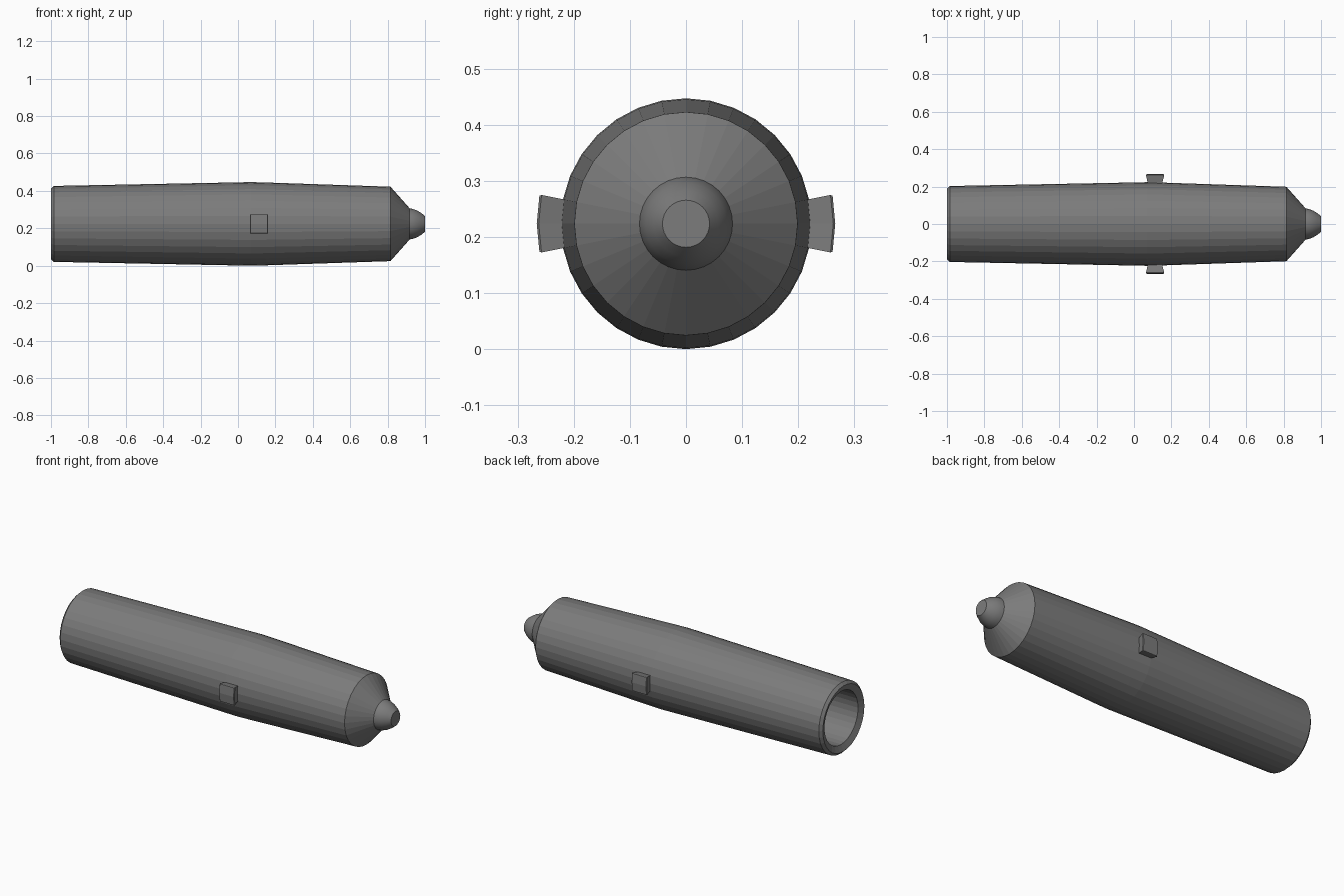
import bpy, bmesh, math

if "Cube" in bpy.data.objects:
    bpy.data.objects.remove(bpy.data.objects["Cube"])

SIDES = 32
AXIS_Z = 0.2235
STEP = 2 * math.pi / SIDES

# Dark iron
iron = bpy.data.materials.new("dark_iron")
iron.diffuse_color = (0.2, 0.2, 0.2, 1)
iron.use_nodes = True
iron.node_tree.nodes["Principled BSDF"].inputs["Base Color"].default_value = iron.diffuse_color


def add_object(name, bm):
    bmesh.ops.recalc_face_normals(bm, faces=bm.faces)
    mesh = bpy.data.meshes.new(name)
    bm.to_mesh(mesh)
    bm.free()
    mesh.materials.append(iron)
    obj = bpy.data.objects.new(name, mesh)
    bpy.context.collection.objects.link(obj)
    return obj


def ring_point(x, r, a):
    return (x, r * math.cos(a), AXIS_Z + r * math.sin(a))


def lathe(name, profile, smooth_from):
    """Revolve (x, radius) points around the long axis and cap both ends."""
    bm = bmesh.new()
    rings = [[bm.verts.new(ring_point(x, r, i * STEP)) for i in range(SIDES)]
             for x, r in profile]
    for n, (a, b) in enumerate(zip(rings, rings[1:])):
        for i in range(SIDES):
            j = (i + 1) % SIDES
            face = bm.faces.new((a[i], a[j], b[j], b[i]))
            face.smooth = n >= smooth_from
    bm.faces.new(rings[0])
    cap = bm.faces.new(rings[-1])
    for edge in cap.edges:
        edge.smooth = False
    return add_object(name, bm)


def trunnion(name, middle):
    """Flared lug two barrel facets wide, with a thin bevel on its end."""
    bm = bmesh.new()
    loops = []
    for r, x0, x1, w in ((0.215, 0.075, 0.149, 1), (0.2625, 0.065, 0.161, 1),
                         (0.266, 0.068, 0.158, 0.96)):
        outline = [(x0, -w), (x0, 0), (x0, w), (x1, w), (x1, 0), (x1, -w)]
        loops.append([bm.verts.new(ring_point(x, r, middle + k * STEP))
                      for x, k in outline])
    for v in (loops[0], loops[-1]):
        bm.faces.new((v[0], v[1], v[4], v[5]))
        bm.faces.new((v[1], v[2], v[3], v[4]))
    for a, b in zip(loops, loops[1:]):
        for i in range(6):
            j = (i + 1) % 6
            bm.faces.new((a[i], a[j], b[j], b[i]))
    return add_object(name, bm)


# Barrel: bore floor, bore wall, muzzle lip, outer wall, breech cone, end knob
lathe("barrel", [
    (0.60, 0.152), (-0.985, 0.152),
    (-1.0, 0.188), (-0.985, 0.203),
    (0.07, 0.2235), (0.147, 0.2215), (0.815, 0.199),
    (0.918, 0.083), (0.935, 0.080), (0.957, 0.072), (0.98, 0.058),
    (1.0, 0.042),
], smooth_from=7)

# Side lugs
trunnion("trunnion_back", 0)
trunnion("trunnion_front", math.pi)
